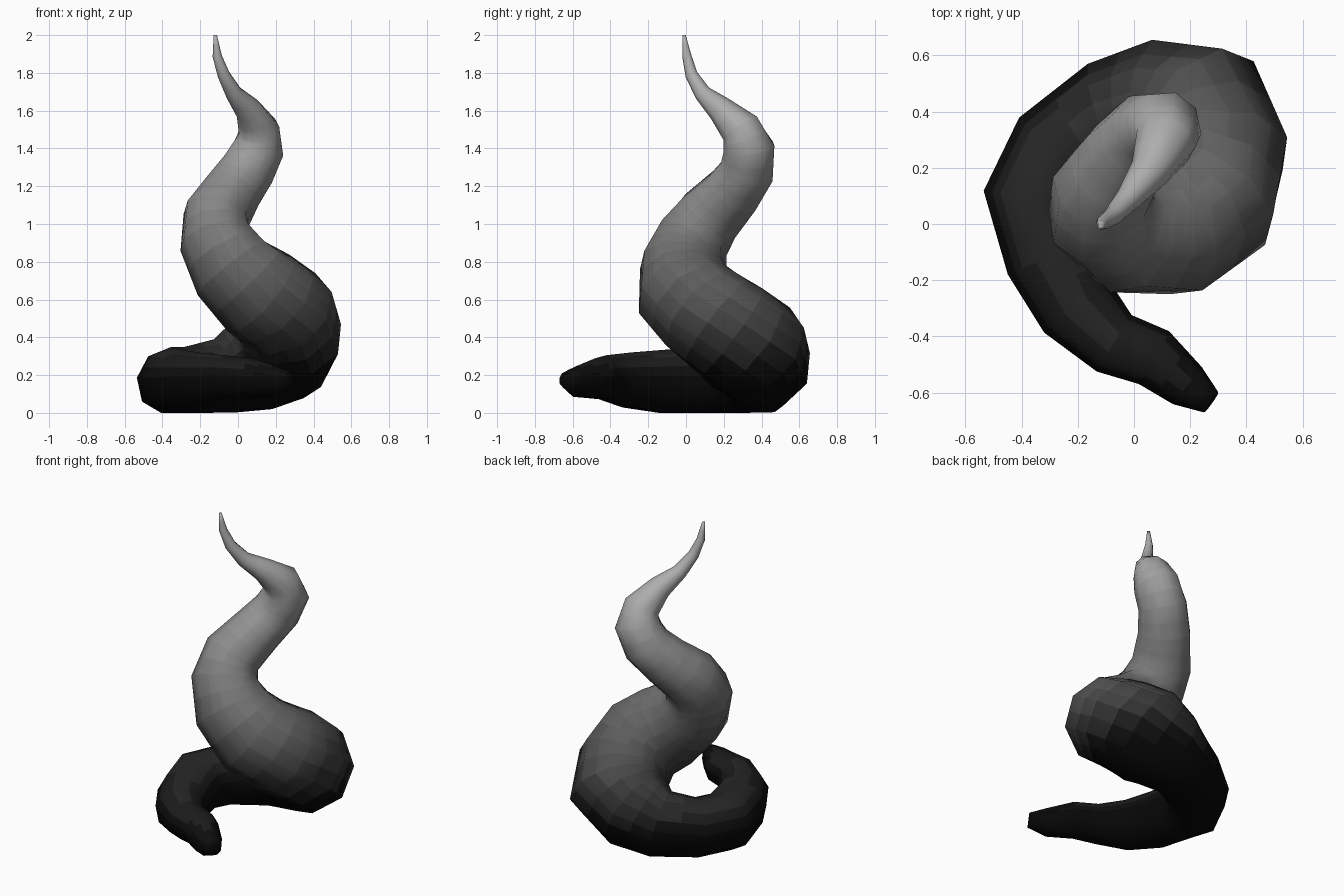
import bpy, bmesh, math
from mathutils import Vector

if "Cube" in bpy.data.objects:
    bpy.data.objects.remove(bpy.data.objects["Cube"])

SIDES = 9
SHADES = 40

# Spine of the coil, root to tip: x, y, z, radius
SPINE = [
    (0.275, -0.635, 0.175, 0.045), (0.19, -0.575, 0.165, 0.085),
    (0.07, -0.475, 0.18, 0.11), (-0.07, -0.425, 0.185, 0.12),
    (-0.20, -0.30, 0.17, 0.15), (-0.29, -0.12, 0.162, 0.172),
    (-0.35, 0.10, 0.16, 0.188), (-0.27, 0.26, 0.165, 0.185),
    (-0.085, 0.385, 0.19, 0.205), (0.08, 0.405, 0.25, 0.26),
    (0.215, 0.37, 0.325, 0.30), (0.27, 0.24, 0.425, 0.287),
    (0.25, 0.09, 0.53, 0.275), (0.12, -0.005, 0.63, 0.265),
    (-0.03, -0.015, 0.77, 0.235), (-0.115, 0.035, 0.92, 0.20),
    (-0.115, 0.12, 1.04, 0.18), (-0.03, 0.245, 1.17, 0.157),
    (0.05, 0.325, 1.285, 0.147), (0.105, 0.335, 1.40, 0.14),
    (0.11, 0.29, 1.505, 0.11), (0.055, 0.185, 1.605, 0.072),
    (-0.02, 0.09, 1.69, 0.046), (-0.075, 0.03, 1.79, 0.034),
    (-0.11, 0.005, 1.89, 0.025), (-0.12, -0.01, 2.0, 0.009),
]

# Tapered coiled tube
centres = [Vector(p[:3]) for p in SPINE]
bm = bmesh.new()
rings = []
normal = Vector((0, 0, 1))
last = len(centres) - 1
for i, c in enumerate(centres):
    before = (c - centres[max(i - 1, 0)]).normalized()
    after = (centres[min(i + 1, last)] - c).normalized()
    tangent = (before + after).normalized()
    normal = (normal - tangent * normal.dot(tangent)).normalized()
    side = tangent.cross(normal)
    ring = []
    for k in range(SIDES):
        a = math.tau * k / SIDES
        co = c + (normal * math.cos(a) + side * math.sin(a)) * SPINE[i][3]
        co.z = min(max(co.z, 0), 2)
        ring.append(bm.verts.new(co))
    rings.append(ring)
for i in range(last):
    for k in range(SIDES):
        j = (k + 1) % SIDES
        bm.faces.new((rings[i][k], rings[i][j], rings[i + 1][j], rings[i + 1][k]))
bm.faces.new(rings[0][::-1])
bm.faces.new(rings[-1])
bmesh.ops.recalc_face_normals(bm, faces=bm.faces)

# Finer faces carry the dark-to-light fade by height
bmesh.ops.subdivide_edges(bm, edges=bm.edges[:], cuts=1, use_grid_fill=True)
for f in bm.faces:
    f.smooth = True
    f.material_index = min(SHADES - 1, int(f.calc_center_median().z / 2 * SHADES))

mesh = bpy.data.meshes.new("coiled_horn")
bm.to_mesh(mesh)
bm.free()
horn = bpy.data.objects.new("coiled_horn", mesh)
bpy.context.collection.objects.link(horn)

# Grey shades from dark base to light tip
for i in range(SHADES):
    z = 2 * (i + 0.5) / SHADES
    g = 0.002 + 0.42 * max(0, min(1, (z - 0.2) / 1.4)) ** 1.3
    mat = bpy.data.materials.new(f"horn_grey_{i}")
    mat.diffuse_color = (g, g, g, 1)
    mat.use_nodes = True
    mat.node_tree.nodes["Principled BSDF"].inputs["Base Color"].default_value = mat.diffuse_color
    mesh.materials.append(mat)
